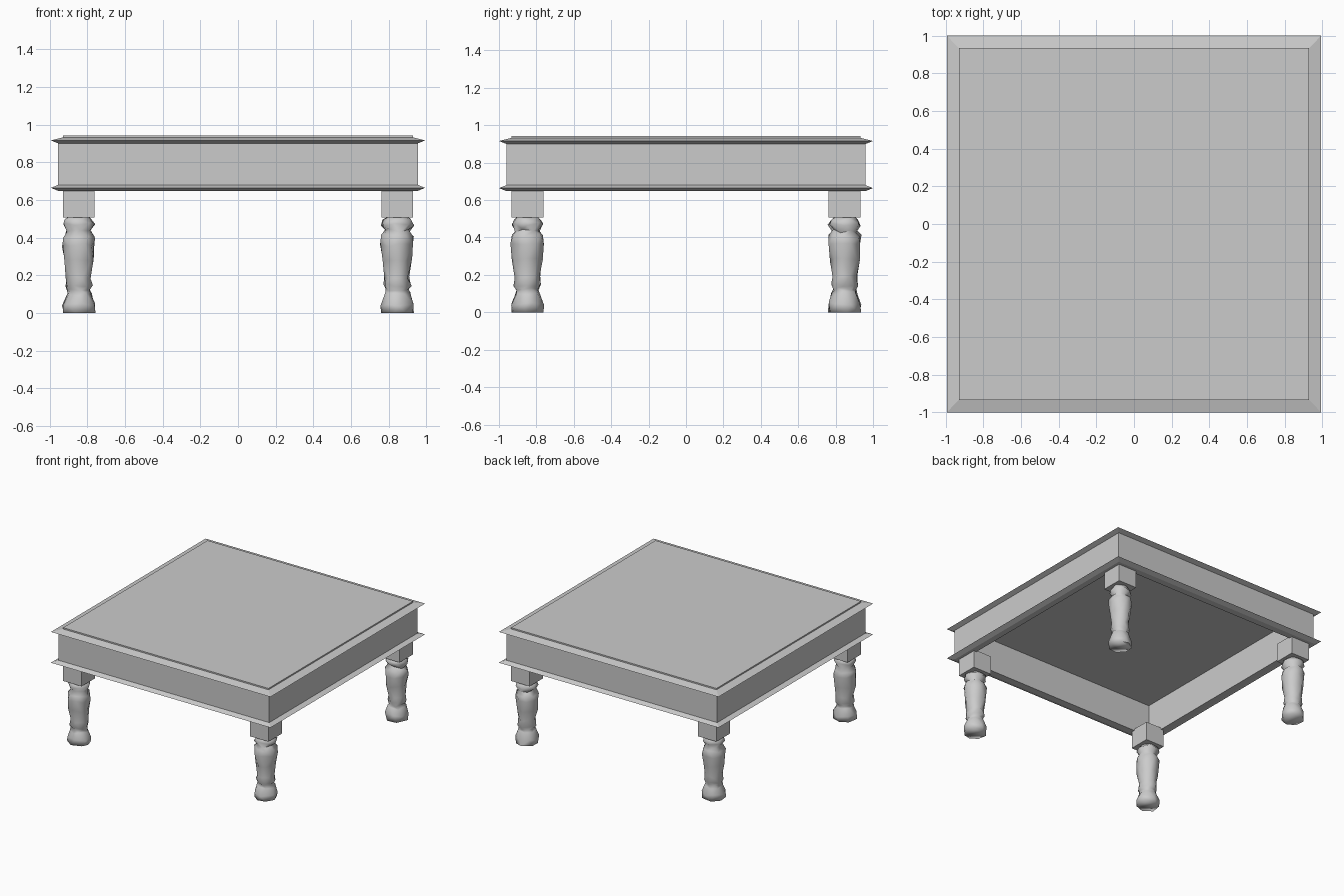
import bpy, bmesh, math, random

random.seed(4)
old = bpy.data.objects.get("Cube")
if old:
    bpy.data.objects.remove(old, do_unlink=True)

grey = bpy.data.materials.new("plain grey")
grey.use_nodes = True
COLOUR = (0.6, 0.6, 0.6, 1)
grey.diffuse_color = COLOUR
grey.node_tree.nodes["Principled BSDF"].inputs["Base Color"].default_value = COLOUR


def loft(name, rings, closed=False, twisted=False):
    """Join rings of points, bottom to top; closed makes a hollow frame."""
    bm = bmesh.new()
    rings = [[bm.verts.new(p) for p in ring] for ring in rings]
    sides = len(rings[0])
    pairs = list(zip(rings, rings[1:]))
    if closed:
        pairs.append((rings[-1], rings[0]))
    else:
        bm.faces.new(rings[0][::-1])
        bm.faces.new(rings[-1])
    for low, high in pairs:
        for i in range(sides):
            j = (i + 1) % sides
            if twisted:
                bm.faces.new((low[i], low[j], high[i]))
                bm.faces.new((low[j], high[j], high[i]))
            else:
                bm.faces.new((low[i], low[j], high[j], high[i]))
    bmesh.ops.recalc_face_normals(bm, faces=bm.faces)
    mesh = bpy.data.meshes.new(name)
    bm.to_mesh(mesh)
    bm.free()
    mesh.materials.append(grey)
    obj = bpy.data.objects.new(name, mesh)
    bpy.context.collection.objects.link(obj)
    return obj


def square(name, profile, centre=(0, 0), closed=False):
    """Rectangular part from (half width, half depth, height) triples."""
    corners = ((-1, -1), (1, -1), (1, 1), (-1, 1))
    return loft(name, [[(centre[0] + w * sx, centre[1] + d * sy, z) for sx, sy in corners]
                       for w, d, z in profile], closed)


def turned(name, profile, sides, centre):
    """Roughly carved part from (radius, height) pairs, each ring half a side further round."""
    rings = []
    for step, (radius, z) in enumerate(profile):
        ring = []
        for i in range(sides):
            a = math.tau * (i + step / 2 + random.uniform(-0.2, 0.2)) / sides
            r = radius * random.uniform(0.97, 1.06)
            lift = random.uniform(-0.01, 0.01) if 0 < z < 0.5 else 0
            ring.append((centre[0] + r * math.cos(a), centre[1] + r * math.sin(a), z + lift))
        rings.append(ring)
    obj = loft(name, rings, twisted=True)
    bpy.ops.object.select_all(action="DESELECT")
    obj.select_set(True)
    bpy.context.view_layer.objects.active = obj
    bpy.ops.object.shade_smooth_by_angle(angle=math.radians(85))


# Table top, moulded edge and hollow apron
INNER = 0.905
TIP = 0.994
square("top_panel", [(0.93, 0.934, 0.915), (0.93, 0.934, 0.943)])
square("top_moulding", [(INNER, INNER, 0.9), (0.955, 0.96, 0.9), (TIP, 1, 0.916),
                        (0.93, 0.934, 0.932), (INNER, INNER, 0.932)], closed=True)
square("apron", [(INNER, INNER, 0.66), (0.955, 0.96, 0.66),
                 (0.955, 0.96, 0.91), (INNER, INNER, 0.91)], closed=True)
square("lower_moulding", [(INNER, INNER, 0.648), (0.955, 0.96, 0.648), (TIP, 1, 0.664),
                          (0.955, 0.96, 0.68), (INNER, INNER, 0.68)], closed=True)

# Turned legs: foot, ankle bead, swelling shaft, neck and collar
PROFILE = [(0.086, 0), (0.086, 0.045), (0.068, 0.1), (0.06, 0.122), (0.073, 0.145),
           (0.066, 0.19), (0.08, 0.28), (0.087, 0.36), (0.086, 0.405),
           (0.064, 0.435), (0.086, 0.468), (0.075, 0.493), (0.056, 0.51)]
for side, sx in (("left", 1), ("right", -1)):
    for end, sy in (("front", -1), ("back", 1)):
        spot = (sx * 0.846, sy * 0.848)
        turned(f"{end}_{side}_leg", PROFILE, 7, spot)
        square(f"{end}_{side}_leg_block", [(0.084, 0.086, 0.507), (0.084, 0.086, 0.66)], spot)
